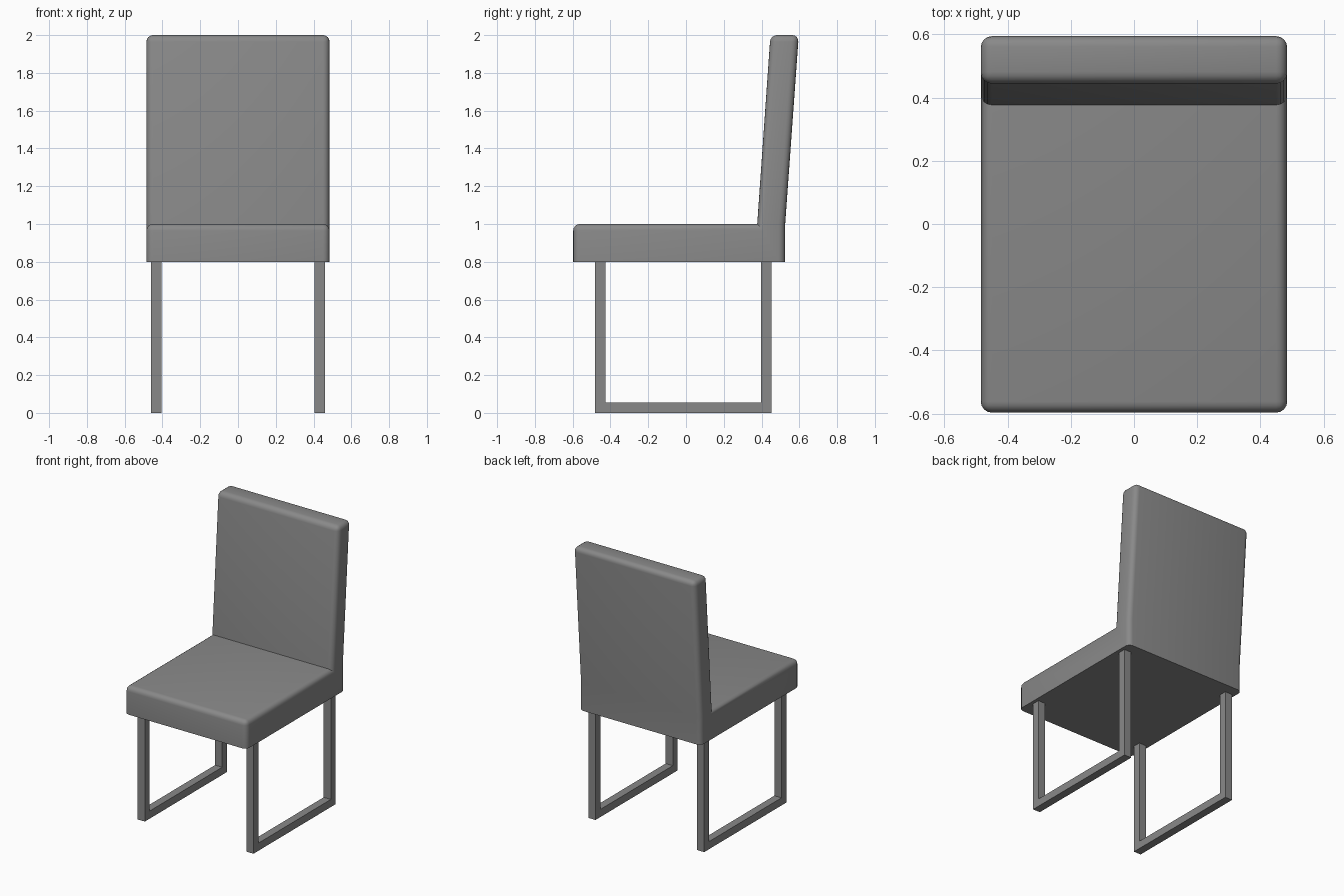
import bpy, bmesh, math
from mathutils import Vector

default = bpy.data.objects.get("Cube")
if default:
    bpy.data.objects.remove(default, do_unlink=True)

# One plain grey for the whole chair
grey = bpy.data.materials.new("plain grey")
grey.use_nodes = True
grey.diffuse_color = (0.25, 0.25, 0.25, 1)
grey.node_tree.nodes["Principled BSDF"].inputs["Base Color"].default_value = grey.diffuse_color


def extrude_x(bm, outline, x0, x1):
    """Sweep a closed (y, z) outline from x0 to x1."""
    face = bm.faces.new([bm.verts.new((x0, y, z)) for y, z in outline])
    swept = bmesh.ops.extrude_face_region(bm, geom=[face])["geom"]
    moved = [v for v in swept if isinstance(v, bmesh.types.BMVert)]
    bmesh.ops.translate(bm, verts=moved, vec=Vector((x1 - x0, 0, 0)))
    bmesh.ops.recalc_face_normals(bm, faces=bm.faces)


def finish(bm, name):
    mesh = bpy.data.meshes.new(name)
    bm.to_mesh(mesh)
    bm.free()
    obj = bpy.data.objects.new(name, mesh)
    bpy.context.collection.objects.link(obj)
    mesh.materials.append(grey)
    return obj


# Padded seat and leaning back in one piece
HALF_WIDTH, SEAT_BOTTOM, SEAT_TOP = 0.485, 0.8, 1.0
outline = [(-0.597, SEAT_BOTTOM), (-0.597, SEAT_TOP), (0.377, SEAT_TOP),
           (0.447, 2.0), (0.597, 2.0), (0.525, SEAT_TOP), (0.525, SEAT_BOTTOM)]
bm = bmesh.new()
extrude_x(bm, outline, -HALF_WIDTH, HALF_WIDTH)


def is_padded(edge):
    # Underside, inner crease and the slight bend behind stay sharp
    if all(v.co.z < SEAT_BOTTOM + 0.01 for v in edge.verts):
        return False
    return edge.is_convex and edge.calc_face_angle() > math.radians(20)


bmesh.ops.bevel(bm, geom=[e for e in bm.edges if is_padded(e)], offset=0.035,
                offset_type='OFFSET', segments=4, profile=0.5, affect='EDGES')
cushion = finish(bm, "seat_and_back")
bpy.context.view_layer.objects.active = cushion
cushion.select_set(True)
bpy.ops.object.shade_smooth_by_angle(angle=math.radians(35))

# Square-tube leg frames, open at the top under the seat
FRONT, REAR, TUBE = -0.482, 0.452, 0.055
frame_outline = [(FRONT, 0), (REAR, 0), (REAR, SEAT_BOTTOM),
                 (REAR - TUBE, SEAT_BOTTOM), (REAR - TUBE, TUBE),
                 (FRONT + TUBE, TUBE), (FRONT + TUBE, SEAT_BOTTOM),
                 (FRONT, SEAT_BOTTOM)]
for side, name in ((1, "left_leg_frame"), (-1, "right_leg_frame")):
    bm = bmesh.new()
    extrude_x(bm, frame_outline, side * 0.404, side * 0.461)
    finish(bm, name)
